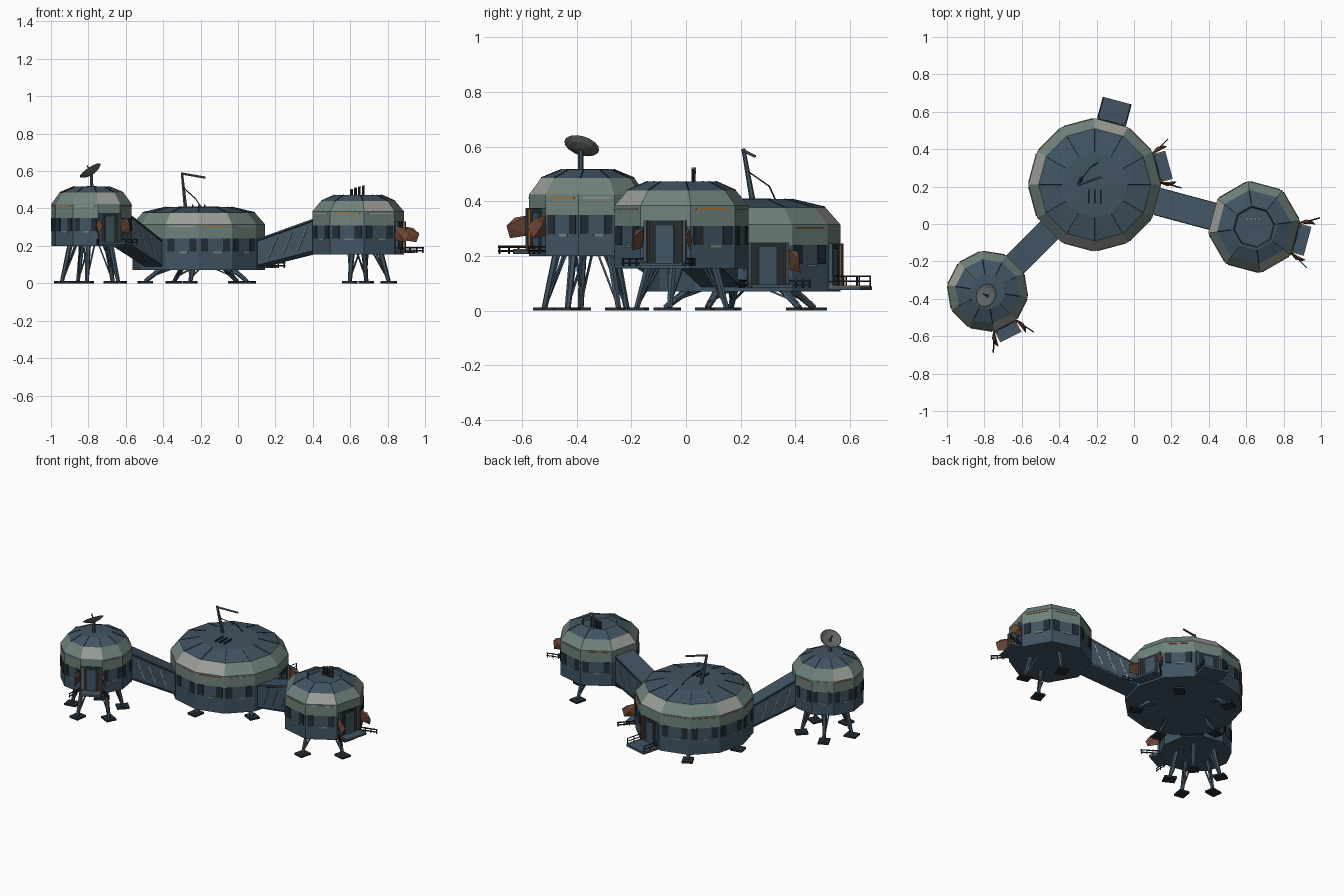
import bpy, bmesh, math
from mathutils import Matrix, Vector

if "Cube" in bpy.data.objects:
    bpy.data.objects.remove(bpy.data.objects["Cube"])


def material(name, rgb):
    m = bpy.data.materials.new(name)
    m.diffuse_color = (*rgb, 1)
    m.use_nodes = True
    m.node_tree.nodes["Principled BSDF"].inputs["Base Color"].default_value = m.diffuse_color
    return m


SLATE = material("slate_blue", (0.052, 0.088, 0.122))
GREEN = material("grey_green", (0.16, 0.225, 0.205))
PALE = material("pale_grey", (0.33, 0.34, 0.31))
DARK = material("dark_navy", (0.016, 0.026, 0.036))
BROWN = material("rust_brown", (0.15, 0.06, 0.035))
ORANGE = material("orange", (0.38, 0.16, 0.035))
STEEL = material("dish_grey", (0.12, 0.13, 0.13))
parts = {}


def part(name, mat):
    """Mesh that collects all pieces of one named part."""
    if name not in parts:
        parts[name] = (bmesh.new(), mat)
    return parts[name][0]


def frame(c, deg):
    """Local axes: x outwards, y sideways, z up."""
    return Matrix.Translation((c[0], c[1], 0)) @ Matrix.Rotation(math.radians(deg), 4, 'Z')


def box(name, mat, M, ctr, size):
    bmesh.ops.create_cube(part(name, mat), size=1,
                          matrix=M @ Matrix.Translation(ctr) @ Matrix.Diagonal((*size, 1)))


def rod(name, mat, M, p, q, r, r2=None, seg=6):
    p, q = M @ Vector(p), M @ Vector(q)
    d = q - p
    rot = Vector((0, 0, 1)).rotation_difference(d).to_matrix().to_4x4()
    bmesh.ops.create_cone(part(name, mat), cap_ends=True, segments=seg, radius1=r, radius2=r2 or r,
                          depth=d.length, matrix=Matrix.Translation((p + q) / 2) @ rot)


def hull(name, mat, M, pts):
    bm = part(name, mat)
    bmesh.ops.convex_hull(bm, input=[bm.verts.new(M @ Vector(p)) for p in pts])


def pod(name, c, n, first, profile, pale):
    """Faceted drum: slate wall, green band, sloped band, slate roof."""
    bm = bmesh.new()
    rings = []
    for r, z in profile:
        rings.append([bm.verts.new((c[0] + r * math.cos(a), c[1] + r * math.sin(a), z))
                      for a in (math.radians(first) + math.tau * i / n for i in range(n))])
    for k in range(len(rings) - 1):
        for i in range(n):
            j = (i + 1) % n
            f = bm.faces.new((rings[k][i], rings[k][j], rings[k + 1][j], rings[k + 1][i]))
            f.material_index = 2 if k == 2 and i in pale else 1 if k in (1, 2) else 0
    bm.faces.new(rings[0][::-1])
    bm.faces.new(rings[-1])
    me = bpy.data.meshes.new(name)
    bm.to_mesh(me)
    bm.free()
    for m in (SLATE, GREEN, PALE):
        me.materials.append(m)
    bpy.context.collection.objects.link(bpy.data.objects.new(name, me))
    # thin seams along the roof ridges
    for i in range(n):
        M = frame(c, first + 360 * i / n)
        (r0, z0), (r1, z1) = profile[3], profile[4]
        rod(name + "_seams", DARK, M, (r0, 0, z0), (r1, 0, z1), 0.0025, seg=4)


def fittings(name, c, ap, half, faces, zg, zs):
    """Windows, orange trim and pale plates on the plain wall faces."""
    for k, a in enumerate(faces):
        M = frame(c, a)
        for s in (-1, 1):
            box(name + "_windows", DARK, M, (ap, s * half * 0.66, zg - 0.035), (0.008, half * 0.42, 0.07))
        if k % 2 == 0:
            box(name + "_trim", ORANGE, M, (ap, 0, zs - 0.012), (0.008, half * 1.5, 0.005))
        else:
            box(name + "_trim_pale", PALE, M, (ap, 0, zs - 0.012), (0.008, half * 1.5, 0.005))
        box(name + "_plates", GREEN, M, (ap, half * 0.1, zg - 0.075), (0.008, half * 0.5, 0.009))


def legs(name, c, angles, r_top, r_foot, zb):
    for a in angles:
        M = frame(c, a)
        rod(name + "_legs", SLATE, M, (r_top, 0, zb + 0.01), (r_foot, 0, 0.01), 0.015, 0.011)
        for s in (-1, 1):
            rod(name + "_braces", SLATE, M, (r_top * 0.72, s * 0.03, zb + 0.01),
                (r_foot - 0.01, 0, 0.03), 0.005, seg=4)
        box(name + "_feet", DARK, M, (r_foot, 0, 0.006), (0.075, 0.065, 0.012))


def doorway(name, c, a, ap, half, zb, h):
    """Recessed-looking door with slate frame."""
    M = frame(c, a)
    box(name + "_doorway", DARK, M, (ap, 0, zb + 0.015 + h / 2), (0.009, half * 1.5, h))
    box(name + "_door", SLATE, M, (ap + 0.003, 0, zb + 0.015 + h * 0.45), (0.009, half * 0.7, h * 0.88))
    for s in (-1, 1):
        box(name + "_door_frame", SLATE, M, (ap + 0.005, s * half * 0.78, zb + 0.015 + h / 2), (0.02, 0.012, h))
        box(name + "_door_trim", ORANGE, M, (ap + 0.008, s * half * 0.66, zb + 0.02 + h / 2), (0.008, 0.004, h * 0.9))
    return M


def airlock(name, c, a, ap, half, zb, h):
    """Doorway with step, flared hand rails and swung-out shutters."""
    M = doorway(name, c, a, ap, half, zb, h)
    w = half * 0.85
    box(name + "_step", SLATE, M, (ap + 0.033, 0, zb + 0.014), (0.07, w * 2, 0.012))
    for s in (-1, 1):
        box(name + "_step_edge", ORANGE, M, (ap + 0.033, s * w * 0.95, zb + 0.022), (0.07, 0.004, 0.006))
        for z in (0.018, 0.034):
            rod(name + "_rails", DARK, M, (ap, s * w, zb + z), (ap + 0.1, s * (w + 0.058), zb + z), 0.004, seg=4)
        for t in (0.35, 0.65, 0.95):
            p = (ap + 0.1 * t, s * (w + 0.058 * t))
            rod(name + "_rails", DARK, M, (*p, zb + 0.008), (*p, zb + 0.038), 0.004, seg=4)
        # crumpled shutter
        pts = [(0, 0, .15), (.05, .022, .14), (.085, .018, .11), (.065, .03, .065), (0, .008, .075), (.03, .03, .11)]
        hull(name + "_shutters", BROWN, M, [(ap + x, s * (w + y), zb + z) for x, y, z in pts])


def corridor(name, c, a, d0, d1, z0, z1, h0, h1, w=0.07):
    """Sloped tunnel with side rungs and frames."""
    M = frame(c, a)
    hull(name, SLATE, M, [(d, s * w, z) for s in (-1, 1)
                          for d, z in ((d0, z0), (d0, z0 + h0), (d1, z1), (d1, z1 + h1))])

    def at(t, v, s):
        return (d0 + (d1 - d0) * t, s * (w + 0.001), z0 + (z1 - z0) * t + (h0 + (h1 - h0) * t) * v)
    for s in (-1, 1):
        for t in (0.2, 0.45, 0.7):
            rod(name + "_strips", PALE, M, at(t, 0.2, s), at(t + 0.08, 0.48, s), 0.0035, seg=4)
            rod(name + "_strips", PALE, M, at(t + 0.09, 0.53, s), at(t + 0.16, 0.82, s), 0.0035, seg=4)
        for v in (0.06, 0.94):
            rod(name + "_frame", DARK, M, at(0.03, v, s), at(0.97, v, s), 0.004, seg=4)


MAIN, LEFT, RIGHT = (-0.21, 0.21), (-0.783, -0.36), (0.642, -0.016)
I = Matrix.Identity(4)

# three pods
pod("main_pod", MAIN, 12, 0,
    [(.355, .07), (.355, .24), (.355, .315), (.3, .378), (.175, .408), (.02, .411)], (2, 5, 8, 9))
pod("left_pod", LEFT, 10, 27,
    [(.217, .2), (.217, .35), (.217, .425), (.173, .485), (.095, .517), (.02, .519)], (3, 7))
pod("right_pod", RIGHT, 8, 7.5,
    [(.247, .155), (.247, .31), (.247, .385), (.2, .44), (.125, .473), (.112, .473), (.105, .45)], (3, 6))

# wall details
fittings("main_pod", MAIN, .343, .092, (45, 105, 135, 165, 195, 255, 285, 315), .24, .315)
fittings("left_pod", LEFT, .2065, .067, [45 + 36 * k for k in (1, 2, 3, 4, 5, 6, 8, 9)], .35, .425)
fittings("right_pod", RIGHT, .228, .0945, [-15 + 45 * k for k in (1, 2, 3, 5, 6, 7)], .31, .385)

# legs
ring = [45 + 72 * k for k in range(5)]
legs("main_pod", MAIN, ring, .2, .29, .07)
legs("left_pod", LEFT, ring, .115, .16, .2)
legs("right_pod", RIGHT, (-15, 75, 255), .125, .17, .155)

# tunnels
corridor("right_corridor", MAIN, -15, .335, .665, .085, .165, .15, .185)
corridor("left_corridor", MAIN, 225, .335, .61, .085, .21, .145, .175, .064)

# entrances
airlock("main_pod", MAIN, 15, .343, .092, .075, .16)
airlock("left_pod", LEFT, -63, .2065, .075, .2, .16)
airlock("right_pod", RIGHT, -15, .228, .0945, .155, .16)

# rear landing with railings
P = doorway("rear_landing", MAIN, 75, .343, .092, .07, .16)
box("rear_landing", SLATE, P, (.403, 0, .082), (.125, .16, .014))
for s in (-1, 1):
    for x in (.36, .41, .46):
        rod("rear_railing", DARK, P, (x, s * .076, .085), (x, s * .076, .127), .003, seg=4)
    for z in (.107, .126):
        rod("rear_railing", DARK, P, (.345, s * .076, z), (.463, s * .076, z), .003, seg=4)
    box("rear_landing_edge", ORANGE, P, (.403, s * .078, .09), (.12, .004, .004))

# crane mast and vents on the main roof
rod("crane_mast", SLATE, I, (-.28, .245, .395), (-.3, .21, .592), .011, .007)
rod("crane_arm", STEEL, I, (-.302, .207, .587), (-.175, .252, .565), .006)
rod("crane_cable", DARK, I, (-.291, .226, .51), (-.23, .305, .455), .003, seg=4)
rod("crane_cable", DARK, I, (-.23, .305, .455), (-.19, .33, .4), .003, seg=4)
for x in (-.242, -.21, -.178):
    box("roof_vents", DARK, I, (x, .148, .412), (.009, .075, .016))

# antenna dish on the left roof
N = Vector((-.52, .25, .8)).normalized()
dish_at = Vector((-.783, -.385, .592))
rod("dish_mast", SLATE, I, (-.783, -.385, .51), dish_at, .011, .009)
D = Matrix.Translation(dish_at) @ Vector((0, 0, 1)).rotation_difference(N).to_matrix().to_4x4()
bm = part("dish", STEEL)
loops = []
for r, z in ((.015, -.008), (.045, 0), (.066, .014), (.062, .015), (.043, .004), (.015, -.003)):
    loops.append([bm.verts.new(D @ Vector((r * math.cos(math.tau * i / 16), r * math.sin(math.tau * i / 16), z)))
                  for i in range(16)])
for A, B in zip(loops, loops[1:]):
    for i in range(16):
        bm.faces.new((A[i], A[i - 1], B[i - 1], B[i]))
bm.faces.new(loops[0])
bm.faces.new(loops[-1])
rod("dish_feed", DARK, D, (0, 0, -.004), (0, 0, .045), .004)

# chimney pipes in the right roof well
for i in range(4):
    p = (.607 + .021 * i, .028)
    rod("chimneys", DARK, I, (*p, .445), (*p, .5 + .006 * (i % 4)), .007, seg=8)
    rod("chimney_caps", PALE, I, (*p, .5 + .006 * i), (*p, .505 + .006 * i), .008, seg=8)

# turn the collected parts into objects
for name, (bm, mat) in parts.items():
    bmesh.ops.recalc_face_normals(bm, faces=bm.faces)
    me = bpy.data.meshes.new(name)
    bm.to_mesh(me)
    bm.free()
    me.materials.append(mat)
    bpy.context.collection.objects.link(bpy.data.objects.new(name, me))
